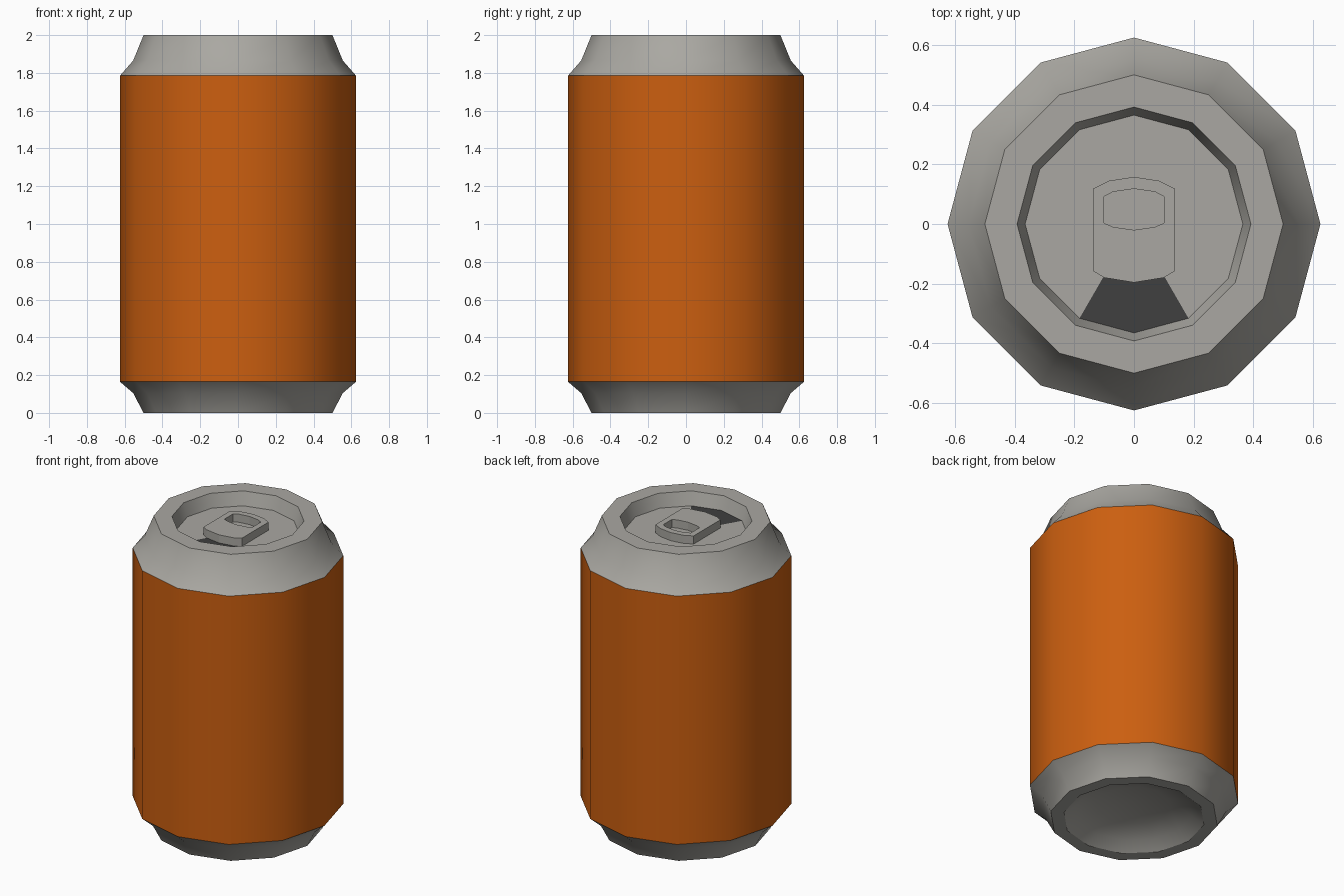
import bpy, bmesh, math

if "Cube" in bpy.data.objects:
    bpy.data.objects.remove(bpy.data.objects["Cube"])

SIDES = 12


def material(name, rgb):
    m = bpy.data.materials.new(name)
    m.diffuse_color = (*rgb, 1)
    m.use_nodes = True
    m.node_tree.nodes["Principled BSDF"].inputs["Base Color"].default_value = m.diffuse_color
    return m


ORANGE = material("orange", (0.60, 0.114, 0.005))
METAL = material("metal grey", (0.40, 0.39, 0.36))
DARK = material("dark opening", (0.05, 0.05, 0.05))


def finish(bm, name, mats, angle):
    me = bpy.data.meshes.new(name)
    bm.to_mesh(me)
    bm.free()
    ob = bpy.data.objects.new(name, me)
    bpy.context.collection.objects.link(ob)
    for m in mats:
        me.materials.append(m)
    if angle:
        bpy.ops.object.select_all(action='DESELECT')
        ob.select_set(True)
        bpy.context.view_layer.objects.active = ob
        bpy.ops.object.shade_smooth_by_angle(angle=math.radians(angle))
    return ob


def lathe(name, profile, mats, paint=None, angle=35):
    """Spin (radius, z) points, listed bottom-outside to top-inside, about z."""
    bm = bmesh.new()
    rings = []
    for r, z in profile:
        n = SIDES if r > 0 else 1
        rings.append([bm.verts.new((r * math.cos(math.tau * i / SIDES),
                                    r * math.sin(math.tau * i / SIDES), z)) for i in range(n)])
    for a, b in zip(rings, rings[1:]):
        for i in range(SIDES):
            j = (i + 1) % SIDES
            if len(b) == 1:
                bm.faces.new((a[i], a[j], b[0]))
            elif len(a) == 1:
                bm.faces.new((a[0], b[j], b[i]))
            else:
                bm.faces.new((a[i], a[j], b[j], b[i]))
    if paint:
        for f in bm.faces:
            f.material_index = paint(f.calc_center_median())
    return finish(bm, name, mats, angle)


# Orange body wall
lathe("can_body", [(0.625, 0.165), (0.625, 1.785)], [ORANGE])

# Domed base and lower taper
lathe("can_base", [(0, 0.11), (0.22, 0.09), (0.35, 0.05), (0.42, 0), (0.5, 0),
                   (0.555, 0.105), (0.625, 0.165)], [METAL])

# Shoulder, rim and sunken lid; the two front sectors are the mouth opening
FLOOR = 1.915
lathe("can_top", [(0.625, 1.785), (0.555, 1.865), (0.5, 2.0), (0.392, 2.0),
                  (0.365, FLOOR), (0.15, FLOOR), (0, FLOOR)], [METAL, DARK],
      lambda c: int(abs(c.z - FLOOR) < 0.001 and c.y < -0.15 and abs(c.x) < 0.1))


# Pull tab with a finger hole
def outline(half):
    """Mirror right-hand points (top to bottom) into a clockwise loop."""
    return half + [(-x, y) for x, y in reversed(half) if x > 0]


outer = outline([(0, 0.158), (0.084, 0.145), (0.138, 0.118),
                 (0.138, -0.157), (0.1, -0.18), (0, -0.196)])
inner = outline([(0, 0.118), (0.07, 0.108), (0.1, 0.092),
                 (0.1, 0.003), (0.07, -0.01), (0, -0.02)])
bm = bmesh.new()
loops = [[bm.verts.new((x, y, z)) for x, y in pts]
         for pts, z in ((outer, FLOOR), (outer, 1.97), (inner, 1.97), (inner, FLOOR))]
for k in range(4):
    a, b = loops[k], loops[(k + 1) % 4]
    for i in range(len(a)):
        j = (i + 1) % len(a)
        bm.faces.new((a[j], a[i], b[i], b[j]))
# Lift slightly so the underside does not coincide with the lid
bmesh.ops.translate(bm, verts=loops[0] + loops[3], vec=(0, 0, 0.002))
finish(bm, "pull_tab", [METAL], 0)
